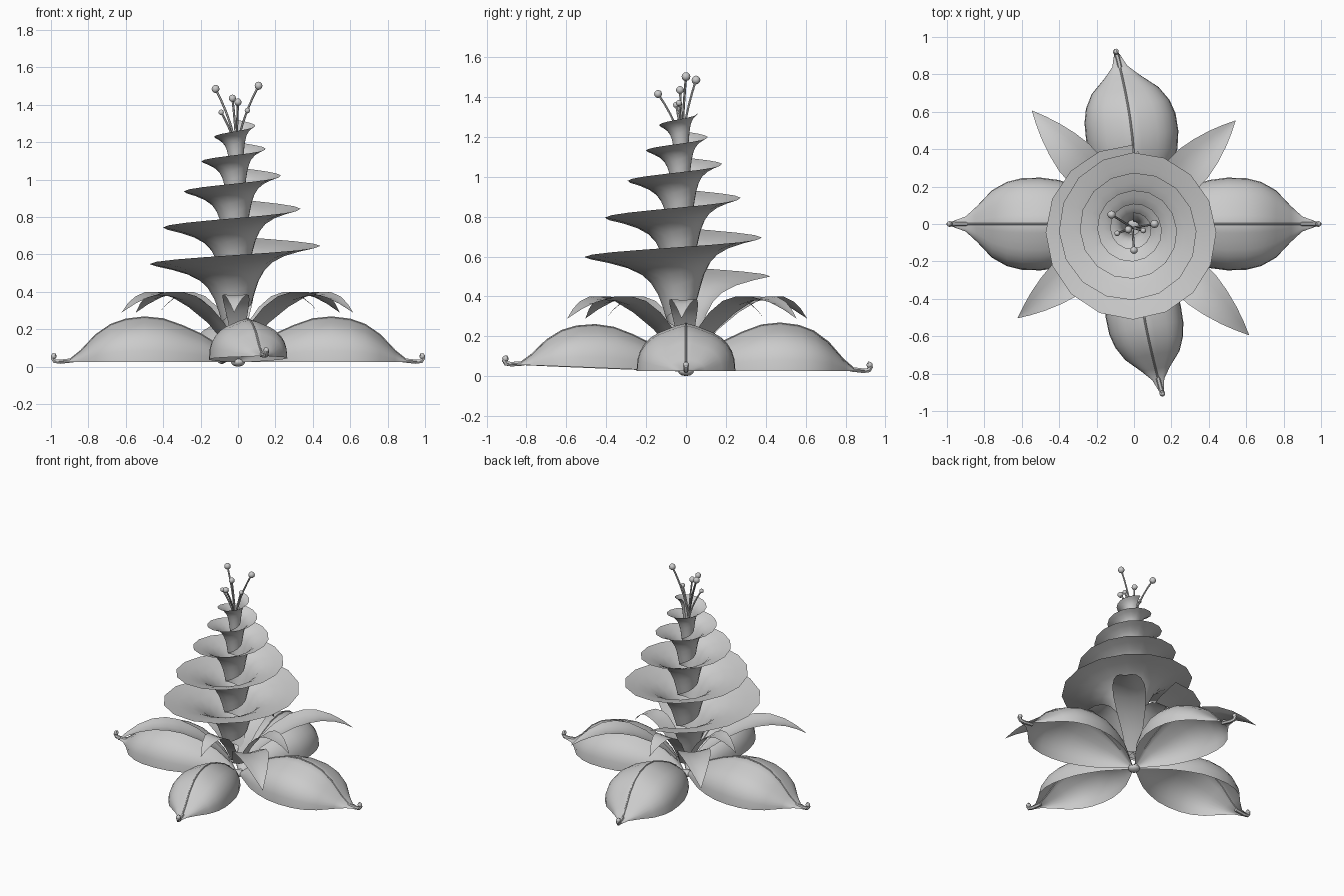
import bpy, math
from mathutils import Vector, Matrix

if "Cube" in bpy.data.objects:
    bpy.data.objects.remove(bpy.data.objects["Cube"])


def lerp(table, t):
    # piecewise linear lookup in [(t, value), ...]
    for (a, va), (b, vb) in zip(table, table[1:]):
        if t <= b:
            return va + (vb - va) * (t - a) / (b - a)
    return table[-1][1]


def finish(ob, angle=60):
    bpy.ops.object.select_all(action='DESELECT')
    ob.select_set(True)
    bpy.context.view_layer.objects.active = ob
    bpy.ops.object.shade_smooth_by_angle(angle=math.radians(angle))
    return ob


def loft(name, rows, matrix=Matrix(), angle=60):
    # surface through rows of points
    n = len(rows[0])
    verts = [matrix @ Vector(p) for r in rows for p in r]
    faces = [(i * n + j, i * n + j + 1, (i + 1) * n + j + 1, (i + 1) * n + j)
             for i in range(len(rows) - 1) for j in range(n - 1)]
    me = bpy.data.meshes.new(name)
    me.from_pydata(verts, [], faces)
    ob = bpy.data.objects.new(name, me)
    bpy.context.collection.objects.link(ob)
    return finish(ob, angle)


def tube(name, pts, radius, matrix=Matrix(), sides=1):
    cu = bpy.data.curves.new(name, 'CURVE')
    cu.dimensions = '3D'
    cu.bevel_depth = radius
    cu.bevel_resolution = sides
    cu.use_fill_caps = True
    sp = cu.splines.new('POLY')
    sp.points.add(len(pts) - 1)
    for p, c in zip(sp.points, pts):
        p.co = (*(matrix @ Vector(c)), 1)
    ob = bpy.data.objects.new(name, cu)
    bpy.context.collection.objects.link(ob)
    bpy.ops.object.select_all(action='DESELECT')
    ob.select_set(True)
    bpy.context.view_layer.objects.active = ob
    bpy.ops.object.convert(target='MESH')
    return finish(bpy.context.object, 50)


def ball(name, loc, r, flat=1):
    bpy.ops.mesh.primitive_uv_sphere_add(segments=10, ring_count=6, radius=r, location=loc)
    ob = bpy.context.object
    ob.name = name
    ob.scale.z = flat
    return finish(ob)


# large domed petals: half width and ridge height along the length
WIDTH = [(.03, .02), (.12, .09), (.2, .15), (.3, .2), (.4, .235), (.5, .248), (.6, .245),
         (.68, .225), (.76, .18), (.84, .095), (.9, .04), (.97, .015)]
HEIGHT = [(.03, .02), (.12, .1), (.2, .15), (.3, .195), (.4, .23), (.5, .24), (.6, .228),
          (.68, .2), (.76, .145), (.84, .06), (.9, .012), (.97, .004)]


def petal(name, ang, length, w, h, tilt, bow=0):
    m = (Matrix.Rotation(math.radians(ang), 4, 'Z') @ Matrix.Rotation(math.radians(-tilt), 4, 'Y')
         @ Matrix.Diagonal((length, w, h, 1)))

    def side(x):
        return bow * math.sin(math.pi * min(x, 1))
    rows = []
    for (x, hw), (_, hz) in zip(WIDTH, HEIGHT):
        row = []
        for k in range(-8, 9):
            a = k / 8 * math.pi / 2
            dome = math.cos(a) ** .8 * (.93 + .07 * max(0, 1 - abs(k) / 2))
            row.append((x, side(x) + hw * math.sin(a), .025 + hz * dome))
        rows.append(row)
    loft(name, rows, m)
    # midrib running over the ridge and ending in a curled tip
    rib = [(x, side(x), .025 + z) for x, z in HEIGHT[1:]]
    tube(name + "_midrib", rib, .005, m)
    curl = [(.88, side(.88), .035), (.95, side(.95), .027), (.98, 0, .03), (.99, 0, .045),
            (.985, 0, .06), (.975, 0, .062)]
    tube(name + "_curled_tip", curl, .013, m)
    ball(name + "_tip_bud", m @ Vector((.985, 0, .056)), .016)


petal("right_petal", 0, 1, 1, 1, 0)
petal("left_petal", 180, 1, 1, 1, 0)
petal("back_petal", 96, .94, 1, 1, 0, -.04)
petal("front_petal", -80.5, .935, .82, .9, 2.3, -.035)
ball("base_nub", (0, 0, .025), .04, .62)


# arching leaves: (radius, height, half width)
LEAF = [(.06, .12, .05), (.16, .22, .07), (.28, .3, .095), (.4, .355, .11), (.5, .378, .108),
        (.6, .382, .09), (.7, .362, .062), (.78, .33, .032), (.85, .29, .001)]


def leaf(name, ang, length, width, fold):
    s = length / .85
    rows = [[(r * s, hw * width * k, z + fold * abs(k) ** 1.5 * hw / .11)
             for k in (-1, -.5, 0, .5, 1)] for r, z, hw in LEAF]
    loft(name, rows, Matrix.Rotation(math.radians(ang), 4, 'Z'))


for i, (a, l) in enumerate([(45.5, .775), (132, .815), (219, .8), (316, .855)]):
    leaf(f"long_leaf_{i + 1}", a, l, 1, .022)
for i in range(4):
    leaf(f"short_leaf_{i + 1}", 90 * i - 3, (.43, .39, .42, .4)[i], .65, .005)


# spiral trumpet: quarter-turn tables of rim height, rim radius and depth
RIM_Z = [(0, .5), (4, .695), (8, .895), (12, 1.065), (16, 1.2), (20, 1.32)]
RIM_R = [(0, .47), (2, .465), (4, .425), (8, .31), (12, .21), (16, .135), (20, .085)]
DEPTH = [(0, .32), (4, .3), (8, .27), (12, .22), (16, .18), (20, .16)]
CORE = [(0, .1), (4, .095), (10, .075), (16, .045), (20, .035)]
PROFILE = [(1, 0), (.75, .06), (.5, .14), (.3, .25), (.16, .4), (.06, .6), (0, .8), (-.05, 1)]
rows = []
for i in range(81):
    t = i / 4
    a = math.pi / 2 * (1 + t)
    z, r, d, c = (lerp(tb, t) for tb in (RIM_Z, RIM_R, DEPTH, CORE))
    row = []
    for f, g in PROFILE:
        q = c + (r - c) * f
        row.append((q * math.cos(a) - .005, q * math.sin(a) - .02 - .07 * max(r - c, 0) * max(f, 0), z - d * g))
    rows.append(row)
loft("spiral_trumpet", rows, angle=80)

# stamens rising from the top of the spiral
TIPS = [(-.12, .05, 1.485, .022), (.11, 0, 1.502, .022), (0, -.14, 1.415, .02),
        (-.03, -.03, 1.435, .02), (-.09, -.05, 1.36, .015), (.05, -.035, 1.37, .015)]
for i, (x, y, z, r) in enumerate(TIPS):
    base, tip = Vector((-.008, -.02, 1.12)), Vector((x, y, z))
    pts = []
    for k in range(7):
        u = k / 6
        p = base.lerp(tip, u)
        p.xy = base.xy.lerp(tip.xy, u ** 1.7)
        pts.append(p)
    tube(f"stamen_{i + 1}", pts, .006)
    ball(f"anther_{i + 1}", tip, r)
